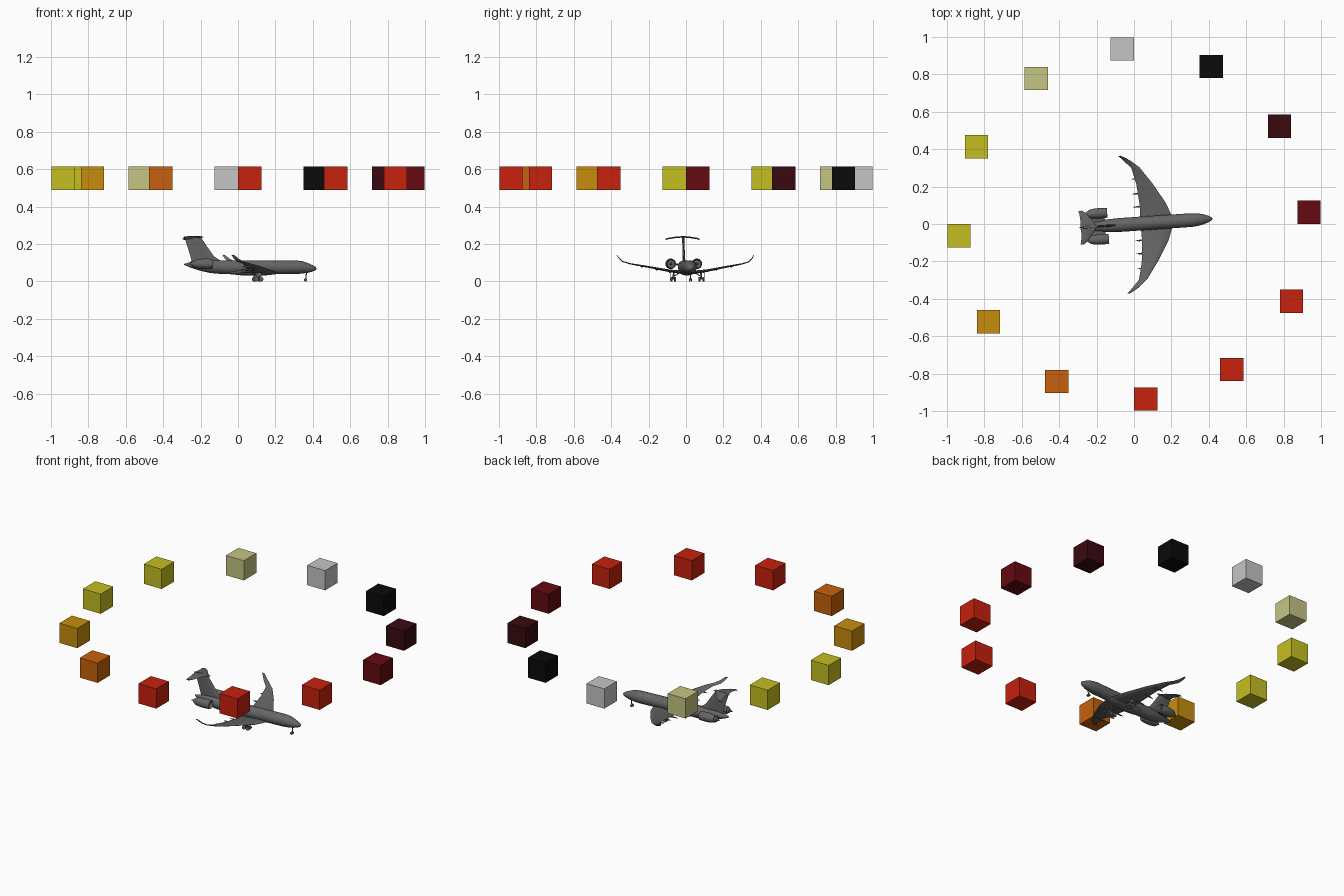
import bpy, bmesh, math
from mathutils import Vector, Matrix

old = bpy.data.objects.get("Cube")
if old:
    bpy.data.objects.remove(old, do_unlink=True)

TURN = math.radians(3.9)
HEADING = Matrix.Rotation(TURN, 4, 'Z')


def material(name, *rgb):
    m = bpy.data.materials.new(name)
    m.use_nodes = True
    m.diffuse_color = (*rgb, 1)
    m.node_tree.nodes["Principled BSDF"].inputs["Base Color"].default_value = (*rgb, 1)
    return m


HULL = material("hull grey", .13, .13, .13)
RED = material("red", .57, .015, .004)
ring_colours = [
    material("dark red", .13, .003, .005),
    material("maroon", .041, .003, .005),
    material("black", .003, .003, .003),
    material("light grey", .56, .56, .56),
    material("pale yellow", .56, .56, .23),
    material("yellow", .56, .52, .014),
    None,
    material("amber", .57, .27, .004),
    material("orange", .57, .12, .004),
    RED, RED, RED]
ring_colours[6] = ring_colours[5]


def finish(name, bm, mat, mirror=False, smooth=True, place=HEADING):
    bmesh.ops.recalc_face_normals(bm, faces=bm.faces)
    mesh = bpy.data.meshes.new(name)
    bm.to_mesh(mesh)
    bm.free()
    mesh.materials.append(mat)
    ob = bpy.data.objects.new(name, mesh)
    bpy.context.collection.objects.link(ob)
    ob.matrix_world = place
    if mirror:
        mod = ob.modifiers.new("Mirror", 'MIRROR')
        mod.use_axis = (False, True, False)
    if smooth:
        bpy.ops.object.select_all(action='DESELECT')
        ob.select_set(True)
        bpy.context.view_layer.objects.active = ob
        bpy.ops.object.shade_smooth_by_angle(angle=math.radians(35))
    return ob


def loft(bm, rings):
    """Skin a list of equal-sized point rings and cap both ends."""
    loops = [[bm.verts.new(p) for p in ring] for ring in rings]
    n = len(loops[0])
    for a, b in zip(loops, loops[1:]):
        for i in range(n):
            j = (i + 1) % n
            bm.faces.new((a[i], a[j], b[j], b[i]))
    bm.faces.new(loops[0])
    bm.faces.new(loops[-1])


def circle(x, y, z, r, squash=1, n=24):
    angles = [math.tau * i / n for i in range(n)]
    return [Vector((x, y + r * math.cos(a), z + squash * r * math.sin(a))) for a in angles]


def foil(lead, trail, normal, thick):
    """Aerofoil ring from leading to trailing edge."""
    lead, trail, normal = Vector(lead), Vector(trail), Vector(normal).normalized()
    upper = ((0, 0), (.06, .6), (.3, 1), (.65, .6), (1, .06))
    shape = list(upper) + [(t, -h) for t, h in reversed(upper[1:])]
    return [lead.lerp(trail, t) + normal * (h * thick) for t, h in shape]


def rod(bm, a, b, r, n=10):
    a, b = Vector(a), Vector(b)
    rot = (b - a).to_track_quat('Z', 'Y').to_matrix().to_4x4()
    bmesh.ops.create_cone(bm, cap_ends=True, segments=n, radius1=r, radius2=r,
                          depth=(b - a).length, matrix=Matrix.Translation((a + b) / 2) @ rot)


# Fuselage: station, height, radius
body = [(.421, .068, .002), (.415, .069, .009), (.40, .07, .017), (.375, .072, .026),
        (.345, .075, .033), (.31, .076, .0365), (.1, .076, .037), (-.08, .076, .037),
        (-.15, .079, .034), (-.21, .084, .025), (-.26, .089, .013), (-.288, .091, .003)]
bm = bmesh.new()
loft(bm, [circle(x, 0, z, r) for x, z, r in body])
finish("fuselage", bm, HULL)

# Belly fairing
bm = bmesh.new()
fairing = [(.23, .004), (.2, .025), (.15, .036), (.02, .036), (-.04, .025), (-.08, .004)]
loft(bm, [circle(x, 0, .052, r, .55) for x, r in fairing])
finish("belly_fairing", bm, HULL)

# Wings with upturned tips: span, height, leading edge, trailing edge, lean, thickness
wing = [(0, .048, .21, .035, 0, .009), (.04, .05, .2, .036, 0, .009), (.1, .057, .178, .037, 0, .007),
        (.21, .078, .113, .027, 0, .005), (.3, .094, .05, .006, -.2, .0035),
        (.338, .106, .006, -.03, -.8, .003), (.355, .122, -.022, -.046, -1.5, .0025),
        (.368, .142, -.046, -.06, -2, .0015)]
bm = bmesh.new()
loft(bm, [foil((le, y, z), (te, y, z), (0, lean, 1), t) for y, z, le, te, lean, t in wing])
finish("wings", bm, HULL, mirror=True)

# Flap track fairings under the trailing edges
bm = bmesh.new()
for y, z in ((.09, .05), (.16, .063), (.24, .078)):
    loft(bm, [circle(x, y, z, r, 1, 8) for x, r in ((.075, .001), (.05, .005), (.02, .004), (.002, .001))])
finish("flap_fairings", bm, HULL, mirror=True)

# Fin and tailplane
bm = bmesh.new()
fin = [(.095, -.06, -.245), (.115, -.1, -.25), (.135, -.13, -.255), (.19, -.168, -.272), (.237, -.2, -.287)]
loft(bm, [foil((le, 0, z), (te, 0, z), (0, 1, 0), .006) for z, le, te in fin])
finish("tail_fin", bm, HULL)

bm = bmesh.new()
tail = [(0, .238, -.197, -.288), (.03, .237, -.218, -.284), (.075, .23, -.252, -.288), (.09, .226, -.273, -.293)]
loft(bm, [foil((le, y, z), (te, y, z), (0, 0, 1), .004) for y, z, le, te in tail])
finish("tailplane", bm, HULL, mirror=True)

bm = bmesh.new()
bullet = [(-.185, .001), (-.2, .006), (-.26, .007), (-.295, .001)]
loft(bm, [circle(x, 0, .237, r, 1, 12) for x, r in bullet])
finish("tail_bullet", bm, HULL)

# Engines with hollow intakes and exhaust cones
bm = bmesh.new()
nacelle = [(-.155, .003), (-.155, .02), (-.142, .022), (-.139, .024), (-.145, .0265), (-.175, .028),
           (-.205, .027), (-.238, .021), (-.238, .016), (-.25, .013), (-.25, .009), (-.268, .002)]
loft(bm, [circle(x, .07, .094, r) for x, r in nacelle])
loft(bm, [circle(x, .07, .094, r, 1, 12) for x, r in ((-.156, .007), (-.15, .005), (-.145, .001))])
finish("engines", bm, HULL, mirror=True)

bm = bmesh.new()
loft(bm, [foil((-.155, y, z), (-.235, y, z), (0, 0, 1), .005) for y, z in ((.01, .088), (.05, .093))])
finish("engine_pylons", bm, HULL, mirror=True)

# Landing gear
bm = bmesh.new()
for x in (.092, .118):
    for y in (.066, .086):
        rod(bm, (x, y - .004, .012), (x, y + .004, .012), .012, 16)
    rod(bm, (x, .066, .012), (x, .086, .012), .003)
rod(bm, (.092, .076, .012), (.118, .076, .012), .003)
rod(bm, (.105, .076, .012), (.105, .072, .055), .0045)
rod(bm, (.105, .076, .025), (.105, .035, .05), .0025)
finish("main_gear", bm, HULL, mirror=True)

bm = bmesh.new()
bmesh.ops.create_cube(bm, size=1, matrix=Matrix.Translation((.105, .091, .036)) @ Matrix.Diagonal((.03, .002, .024, 1)))
finish("main_gear_doors", bm, HULL, mirror=True, smooth=False)

bm = bmesh.new()
for s in (-1, 1):
    rod(bm, (.362, s * .003, .008), (.362, s * .008, .008), .008, 16)
rod(bm, (.362, -.006, .008), (.362, .006, .008), .002)
rod(bm, (.362, 0, .008), (.368, 0, .055), .003)
finish("nose_gear", bm, HULL)

# Ring of floating coloured cubes
for i, mat in enumerate(ring_colours):
    a = TURN + math.tau * i / 12
    bm = bmesh.new()
    bmesh.ops.create_cube(bm, size=.125)
    spot = Matrix.Translation((.9375 * math.cos(a), .9375 * math.sin(a), .5525))
    finish(f"ring_cube_{i + 1}", bm, mat, smooth=False, place=spot)
